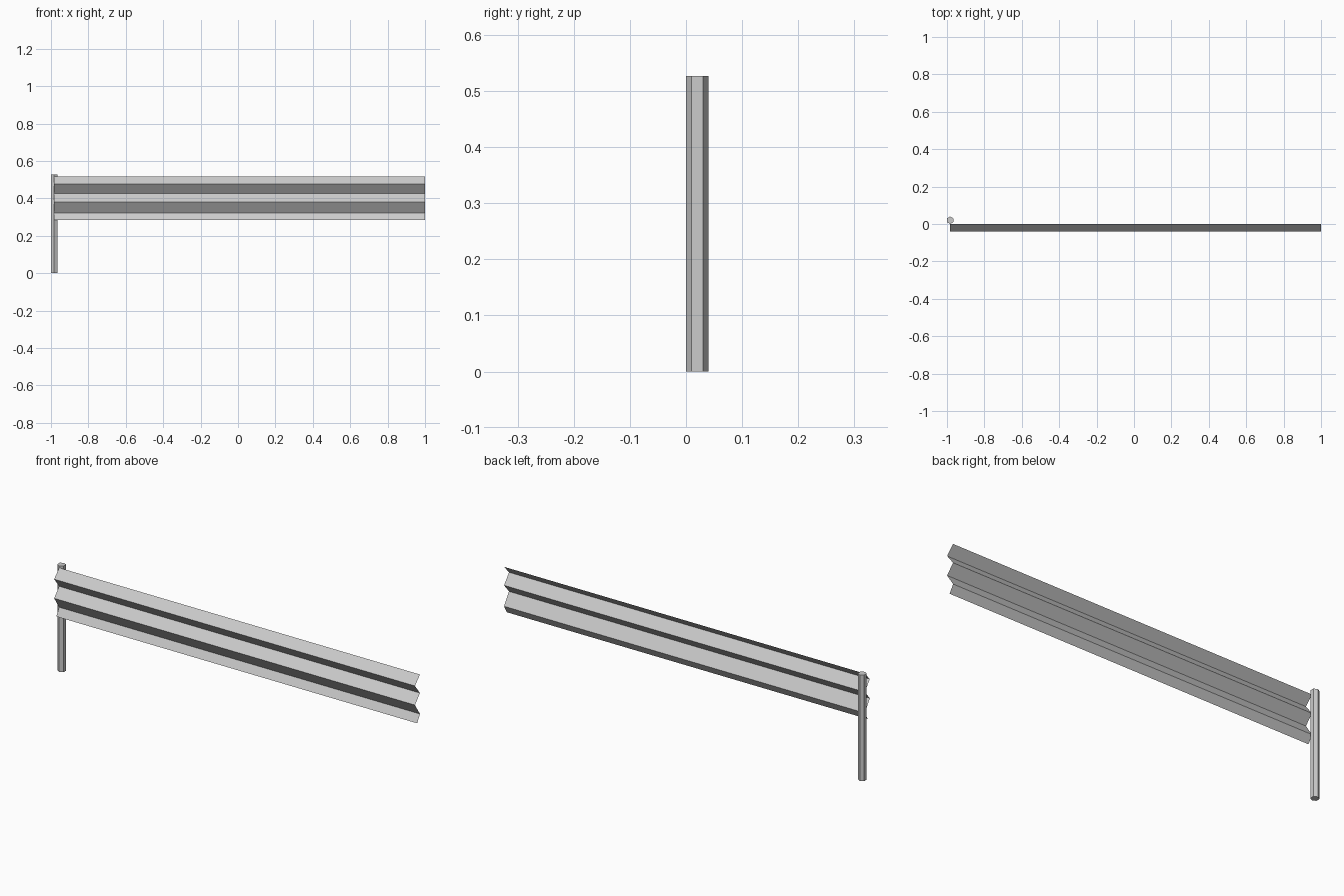
import bpy
import bmesh
import math
from mathutils import Matrix

if "Cube" in bpy.data.objects:
    bpy.data.objects.remove(bpy.data.objects["Cube"], do_unlink=True)

# One galvanised grey for the whole barrier
steel = bpy.data.materials.new("galvanised_grey")
steel.use_nodes = True
colour = (0.6, 0.6, 0.6, 1)
steel.diffuse_color = colour
steel.node_tree.nodes["Principled BSDF"].inputs["Base Color"].default_value = colour


def add_object(name, bm):
    mesh = bpy.data.meshes.new(name)
    bm.to_mesh(mesh)
    bm.free()
    mesh.materials.append(steel)
    obj = bpy.data.objects.new(name, mesh)
    bpy.context.collection.objects.link(obj)
    return obj


POST_RADIUS, POST_HEIGHT = 0.02, 0.527
RAIL_START, RAIL_END = -0.983, 1.0

# Six-sided post standing behind the end of the rail
bm = bmesh.new()
bmesh.ops.create_cone(bm, cap_ends=True, segments=6, radius1=POST_RADIUS,
                      radius2=POST_RADIUS, depth=POST_HEIGHT)
# Point a corner towards the rail
corner = max(bm.verts, key=lambda v: v.co.y).co
turn = math.pi / 2 - math.atan2(corner.y, corner.x)
bm.transform(Matrix.Translation((RAIL_START, POST_RADIUS, POST_HEIGHT / 2))
             @ Matrix.Rotation(turn, 4, "Z"))
add_object("post", bm)

# Folded sheet rail: zigzag profile (y, z) from top to bottom, swept along x
profile = [(0, 0.518), (-0.039, 0.476), (0, 0.426),
           (-0.039, 0.381), (0, 0.322), (-0.022, 0.284)]
bm = bmesh.new()
rows = [[bm.verts.new((x, y, z)) for x in (RAIL_START, RAIL_END)]
        for y, z in profile]
for upper, lower in zip(rows, rows[1:]):
    bm.faces.new((upper[0], lower[0], lower[1], upper[1]))
add_object("guard_rail", bm)
